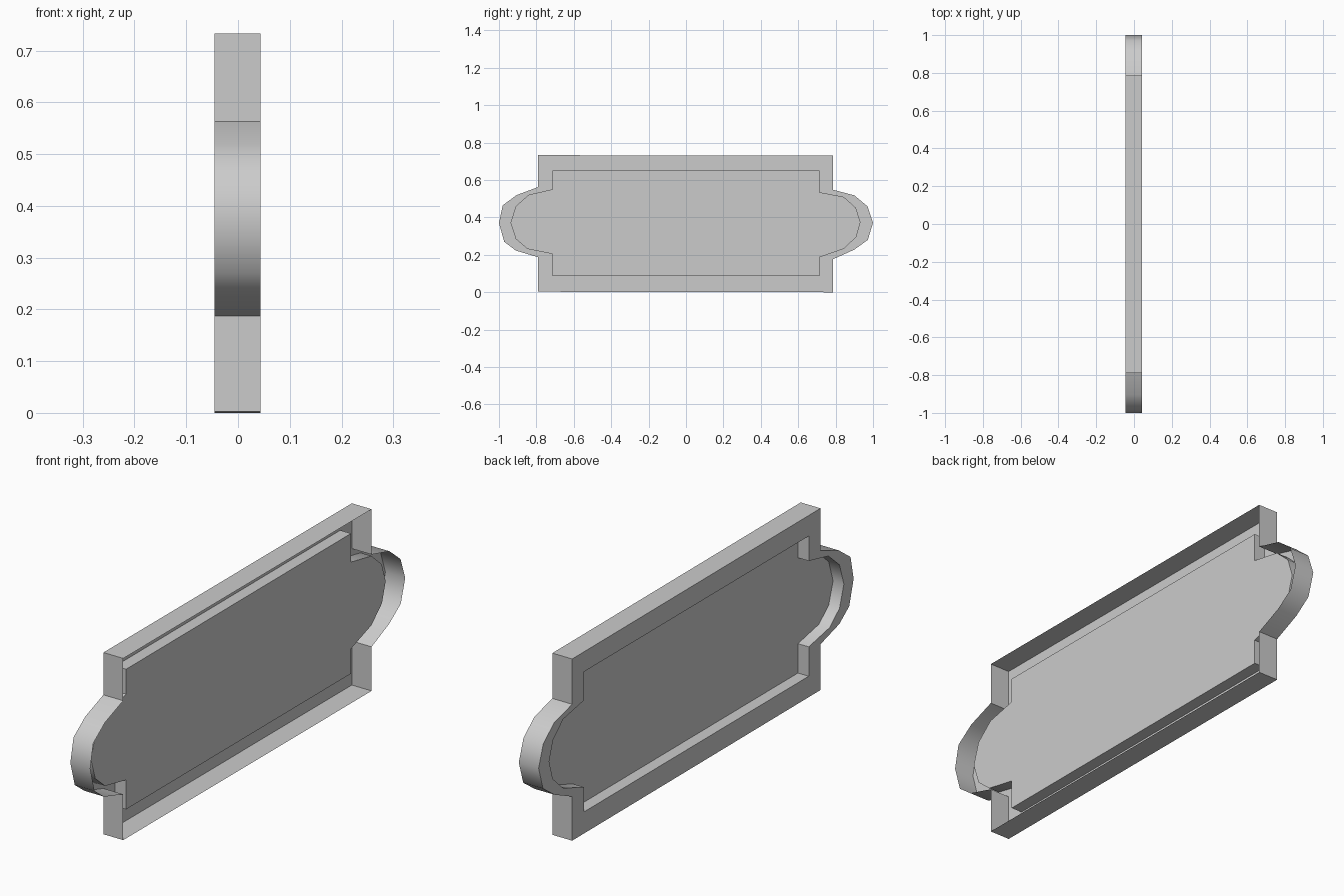
import bpy, bmesh, math

if "Cube" in bpy.data.objects:
    bpy.data.objects.remove(bpy.data.objects["Cube"])

# Plaque outlines in (y, z), clockwise seen from +x: right end downward, then left end upward
OUTER = [(0.787, 0.73), (0.787, 0.548), (0.90, 0.518), (0.97, 0.46), (1.0, 0.372),
         (0.972, 0.28), (0.90, 0.228), (0.787, 0.177), (0.787, 0.0),
         (-0.79, 0.003), (-0.79, 0.187), (-0.91, 0.223), (-0.972, 0.27), (-1.0, 0.37),
         (-0.98, 0.465), (-0.905, 0.52), (-0.79, 0.563), (-0.79, 0.733)]
INNER = [(0.713, 0.65), (0.713, 0.535), (0.843, 0.51), (0.908, 0.452), (0.933, 0.374),
         (0.91, 0.295), (0.843, 0.232), (0.713, 0.187), (0.713, 0.087),
         (-0.715, 0.087), (-0.715, 0.205), (-0.848, 0.232), (-0.91, 0.285), (-0.938, 0.372),
         (-0.91, 0.46), (-0.84, 0.522), (-0.715, 0.55), (-0.715, 0.65)]
X_OPEN, X_RIM, X_PANEL = 0.043, -0.045, 0.003


def add_shell(name, rings, cap=False):
    """Skin a stack of (outline, x) rings; optionally close the last one."""
    bm = bmesh.new()
    loops = [[bm.verts.new((x, y, z)) for y, z in outline] for outline, x in rings]
    for a, b in zip(loops, loops[1:]):
        for i in range(len(a)):
            j = (i + 1) % len(a)
            bm.faces.new((a[i], a[j], b[j], b[i]))
    if cap:
        bm.faces.new(loops[-1])
    mesh = bpy.data.meshes.new(name)
    bm.to_mesh(mesh)
    bm.free()
    obj = bpy.data.objects.new(name, mesh)
    bpy.context.collection.objects.link(obj)
    return obj


# Hollow frame: outer wall, flat rim, inner wall (channel left open on +x)
frame = add_shell("frame", [(OUTER, X_OPEN), (OUTER, X_RIM), (INNER, X_RIM), (INNER, X_PANEL)])

# Recessed sheet filling the frame
panel = add_shell("panel", [(INNER, X_PANEL)], cap=True)

# Soft rounded ends, crisp corners
bpy.ops.object.select_all(action='DESELECT')
frame.select_set(True)
bpy.context.view_layer.objects.active = frame
bpy.ops.object.shade_smooth_by_angle(angle=math.radians(50))
